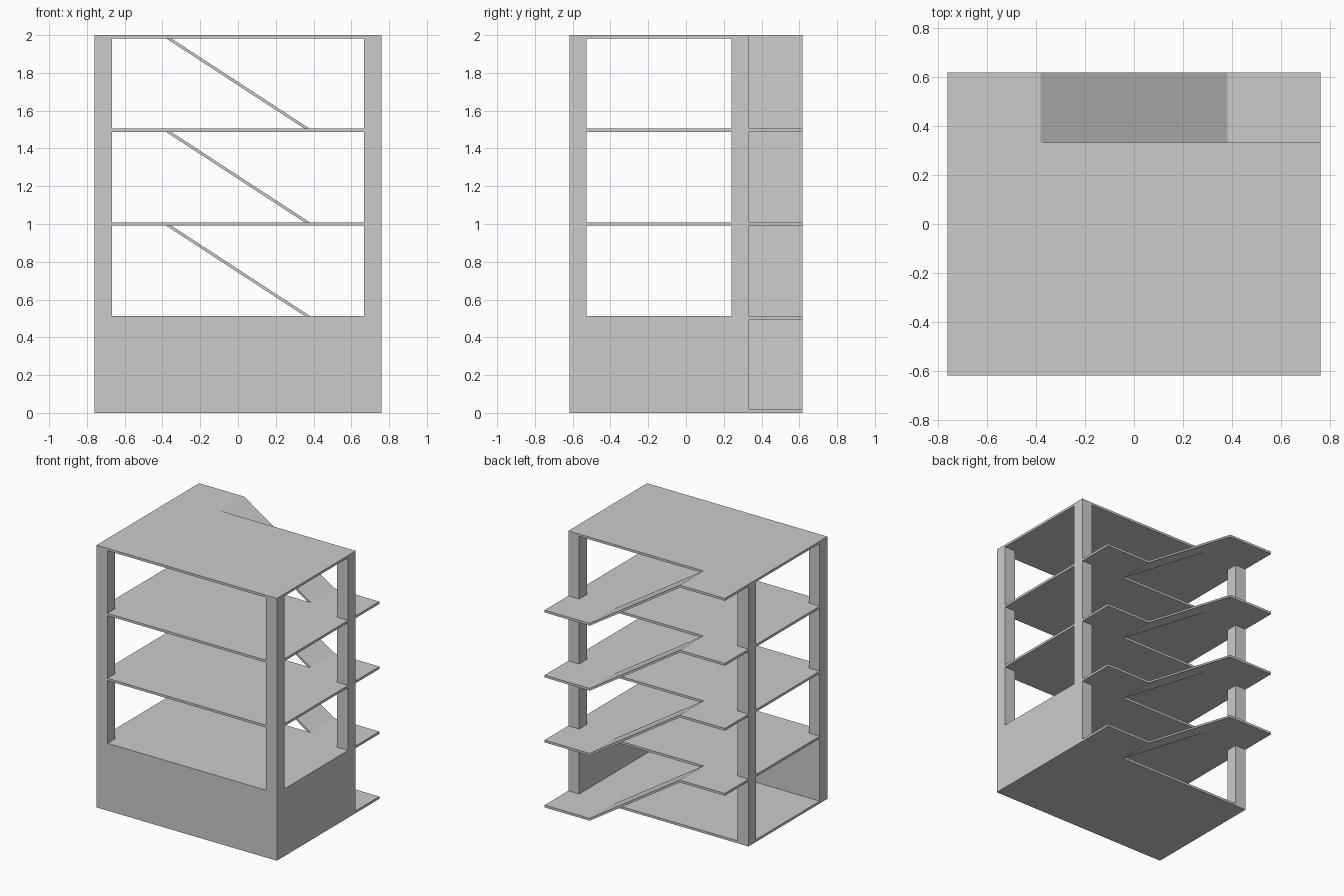
import bpy, bmesh, math
from mathutils import Vector

if "Cube" in bpy.data.objects:
    bpy.data.objects.remove(bpy.data.objects["Cube"])

X, Y = 0.76, 0.6175        # half extents
YB = 0.3325                # back edge of the floors, stairs lie behind it
XR = 0.38                  # half length of the ramps
P = 0.092                  # pillar and wall thickness
T = 0.018                  # slab thickness
STEP = (2.0 - T) / 4       # storey height


def prism(name, outline, push):
    """Extrude a flat 3D outline along the push vector."""
    bm = bmesh.new()
    face = bm.faces.new([bm.verts.new(p) for p in outline])
    ext = bmesh.ops.extrude_face_region(bm, geom=[face])
    verts = [g for g in ext["geom"] if isinstance(g, bmesh.types.BMVert)]
    bmesh.ops.translate(bm, verts=verts, vec=Vector(push))
    bmesh.ops.recalc_face_normals(bm, faces=bm.faces)
    mesh = bpy.data.meshes.new(name)
    bm.to_mesh(mesh)
    bm.free()
    ob = bpy.data.objects.new(name, mesh)
    bpy.context.collection.objects.link(ob)
    return ob


def box(name, x0, x1, y0, y1, z0, z1):
    return prism(name, [(x0, y0, z0), (x1, y0, z0), (x1, y1, z0), (x0, y1, z0)],
                 (0, 0, z1 - z0))


# Floor slabs: right landing starts a ramp, left landing receives one
parts = []
for i in range(5):
    left = [(-XR, YB), (-XR, Y), (-X, Y)] if i > 0 else [(-X, YB)]
    right = [(X, Y), (XR, Y), (XR, YB)] if i < 4 else [(X, YB)]
    outline = [(-X, -Y), (X, -Y)] + right + left
    parts.append(prism(f"floor_slab_{i}", [(x, y, i * STEP) for x, y in outline], (0, 0, T)))

# Corner pillars
for sx in (-X, X - P):
    for sy in (-Y, YB - P):
        parts.append(box("pillar", sx, sx + P, sy, sy + P, 0, 2))

# Closed ground floor walls on the front and right
parts.append(box("front_wall", -X, X, -Y, -Y + P, 0, STEP + T))
parts.append(box("right_wall", X - P, X, -Y, YB, 0, STEP + T))

# Fuse everything into one clean frame
frame = parts[0]
frame.name = "building_frame"
bpy.context.view_layer.objects.active = frame
for part in parts[1:]:
    mod = frame.modifiers.new("union", "BOOLEAN")
    mod.operation = "UNION"
    mod.solver = "EXACT"
    mod.object = part
    bpy.ops.object.modifier_apply(modifier=mod.name)
    bpy.data.objects.remove(part)
bm = bmesh.new()
bm.from_mesh(frame.data)
bmesh.ops.remove_doubles(bm, verts=bm.verts, dist=1e-5)
bmesh.ops.dissolve_limit(bm, angle_limit=math.radians(1), verts=bm.verts, edges=bm.edges)
bm.to_mesh(frame.data)
bm.free()

# Ramps climbing from the right landing to the next left landing
for i in range(4):
    lo, hi = i * STEP, (i + 1) * STEP
    prism(f"ramp_{i}", [(XR, YB, lo), (XR, YB, lo + T), (-XR, YB, hi + T), (-XR, YB, hi)],
          (0, Y - YB, 0))
